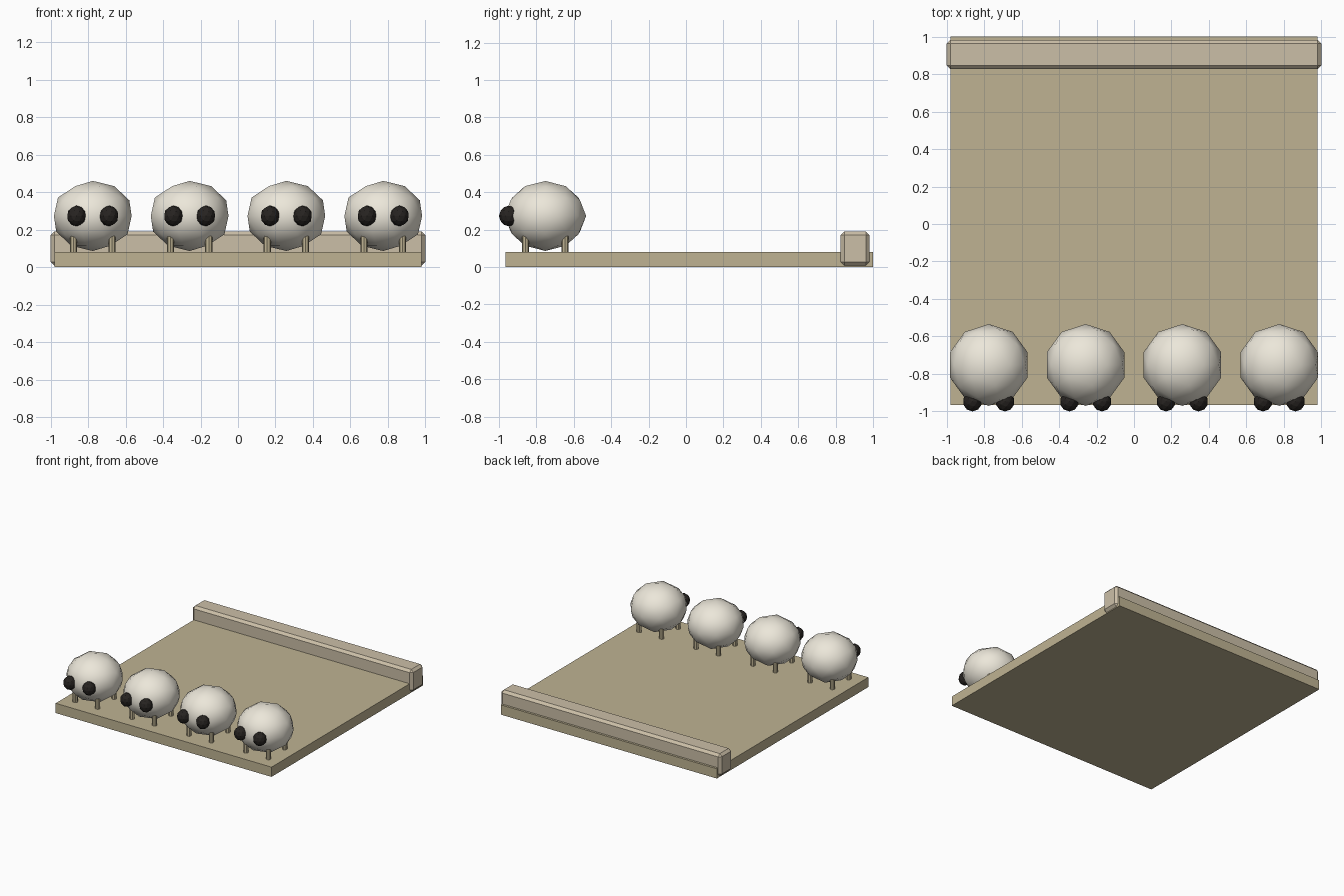
import bpy
import bmesh
from mathutils import Matrix

if "Cube" in bpy.data.objects:
    bpy.data.objects.remove(bpy.data.objects["Cube"])


def material(name, rgb):
    m = bpy.data.materials.new(name)
    m.diffuse_color = (*rgb, 1)
    m.use_nodes = True
    m.node_tree.nodes["Principled BSDF"].inputs["Base Color"].default_value = m.diffuse_color
    return m


TAN = material("tan", (0.52, 0.45, 0.29))
BEIGE = material("beige", (0.60, 0.52, 0.39))
IVORY = material("ivory", (0.84, 0.80, 0.70))
BLACK = material("black", (0.02, 0.017, 0.015))


def finish(name, bm, mat, smooth=False):
    mesh = bpy.data.meshes.new(name)
    bm.to_mesh(mesh)
    bm.free()
    mesh.materials.append(mat)
    for p in mesh.polygons:
        p.use_smooth = smooth
    obj = bpy.data.objects.new(name, mesh)
    bpy.context.collection.objects.link(obj)
    return obj


def box(name, lo, hi, mat, bevel=0):
    size = [b - a for a, b in zip(lo, hi)]
    mid = [(a + b) / 2 for a, b in zip(lo, hi)]
    bm = bmesh.new()
    bmesh.ops.create_cube(bm, size=1, matrix=Matrix.Translation(mid) @ Matrix.Diagonal((*size, 1)))
    if bevel:
        bmesh.ops.bevel(bm, geom=bm.edges[:], offset=bevel, segments=1, affect='EDGES')
    return finish(name, bm, mat)


def ball(name, centre, radii, mat, smooth):
    bm = bmesh.new()
    bmesh.ops.create_icosphere(bm, subdivisions=2, radius=1,
                               matrix=Matrix.Translation(centre) @ Matrix.Diagonal((*radii, 1)))
    return finish(name, bm, mat, smooth)


def foot(name, x, y):
    bm = bmesh.new()
    bmesh.ops.create_cone(bm, cap_ends=True, segments=8, radius1=0.019, radius2=0.019, depth=0.10,
                          matrix=Matrix.Translation((x, y, 0.125)))
    return finish(name, bm, TAN)


# Slab and chamfered rear beam
box("base_slab", (-0.98, -0.965, 0), (0.98, 1.0, 0.08), TAN)
box("rear_beam", (-1.0, 0.827, 0.008), (1.0, 0.982, 0.19), BEIGE, 0.02)

# Row of four round bodies, each with two eyes and four feet
for i, x in enumerate((-0.775, -0.258, 0.258, 0.775), 1):
    ball(f"body_{i}", (x, -0.752, 0.273), (0.218, 0.218, 0.187), IVORY, True)
    for side, sx in (("left", -1), ("right", 1)):
        ball(f"eye_{side}_{i}", (x + sx * 0.087, -0.948, 0.273), (0.051, 0.052, 0.055), BLACK, False)
        for end, y in (("front", -0.858), ("rear", -0.646)):
            foot(f"foot_{end}_{side}_{i}", x + sx * 0.102, y)
